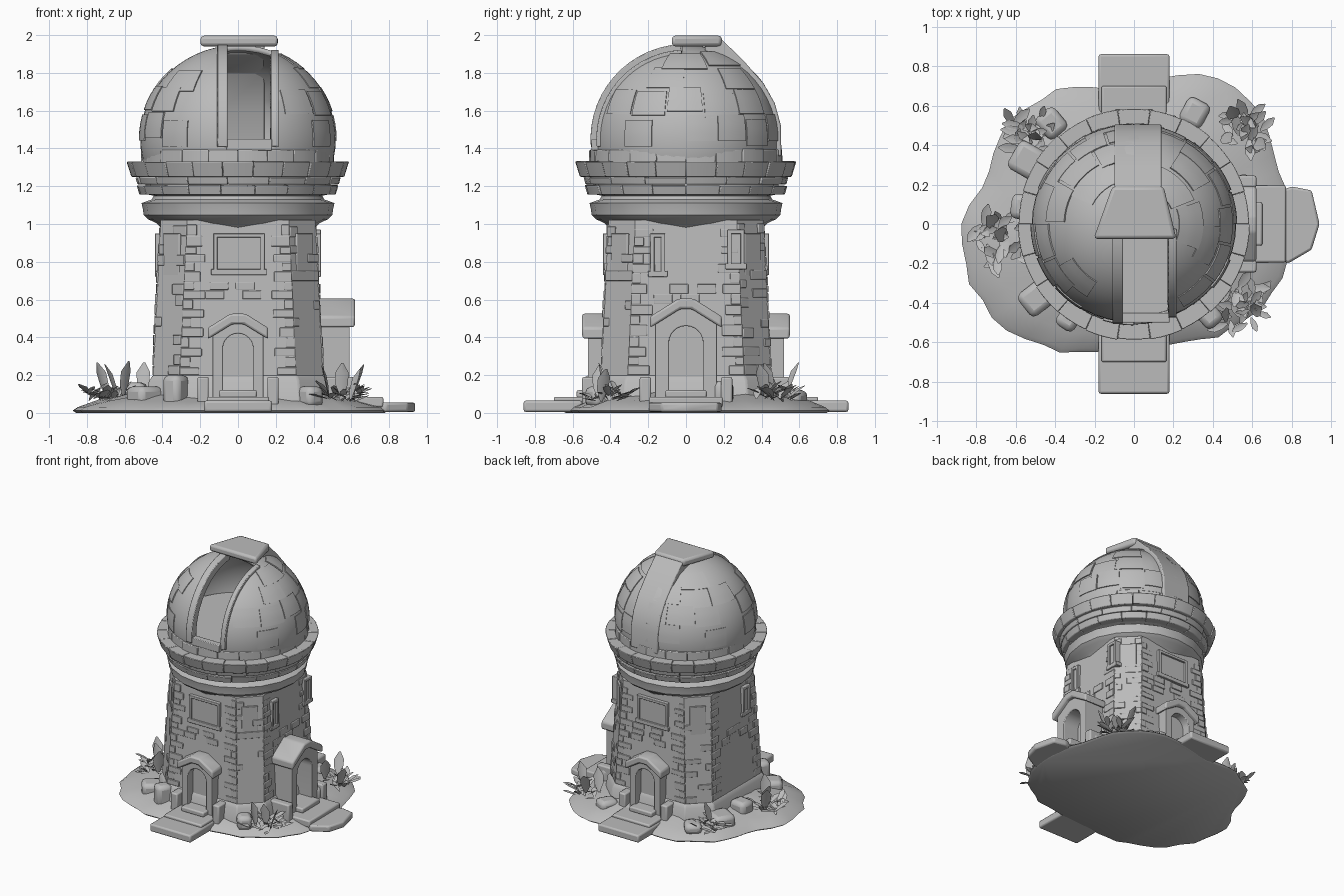
import bpy, bmesh, random
from math import sin, cos, pi, radians, sqrt
from mathutils import Matrix, Vector, Euler

random.seed(4)
if "Cube" in bpy.data.objects:
    bpy.data.objects.remove(bpy.data.objects["Cube"])

stone = bpy.data.materials.new("grey stone")
stone.use_nodes = True
stone.diffuse_color = (0.5, 0.5, 0.5, 1)
stone.node_tree.nodes["Principled BSDF"].inputs["Base Color"].default_value = (0.5, 0.5, 0.5, 1)


def finish(name, bm, angle=0, bevel=0.0, smooth=35):
    """Turn a bmesh into a named object, turned about the tower axis."""
    bmesh.ops.recalc_face_normals(bm, faces=bm.faces)
    mesh = bpy.data.meshes.new(name)
    bm.to_mesh(mesh)
    bm.free()
    mesh.materials.append(stone)
    ob = bpy.data.objects.new(name, mesh)
    bpy.context.collection.objects.link(ob)
    ob.rotation_euler.z = radians(angle)
    bpy.ops.object.select_all(action='DESELECT')
    ob.select_set(True)
    bpy.context.view_layer.objects.active = ob
    bpy.ops.object.shade_smooth_by_angle(angle=radians(smooth))
    if bevel:
        mod = ob.modifiers.new("soft edges", 'BEVEL')
        mod.width = bevel
        mod.segments = 2
    return ob


def box(bm, x0, x1, y0, y1, z0, z1, turn=0):
    size = Matrix.Diagonal((x1 - x0, y1 - y0, z1 - z0, 1))
    place = Matrix.Translation(((x0 + x1) / 2, (y0 + y1) / 2, (z0 + z1) / 2))
    spin = Matrix.Rotation(radians(turn), 4, 'Z')
    bmesh.ops.create_cube(bm, size=1, matrix=spin @ place @ size)


def loft(bm, loops, closed=True, cyclic=False, caps=True):
    """Skin a series of equal point loops with quads."""
    rows = [[bm.verts.new(p) for p in loop] for loop in loops]
    n = len(rows[0])
    pairs = list(zip(rows, rows[1:])) + ([(rows[-1], rows[0])] if cyclic else [])
    for a, b in pairs:
        for i in range(n if closed else n - 1):
            j = (i + 1) % n
            bm.faces.new((a[i], a[j], b[j], b[i]))
    if caps and closed and not cyclic:
        bm.faces.new(rows[0])
        bm.faces.new(rows[-1])


def prism(bm, points, axis, lo, hi):
    """Extrude a 2D outline along one axis."""
    loops = []
    for d in (lo, hi):
        loops.append([(d, a, b) if axis == 'x' else (a, d, b) if axis == 'y' else (a, b, d)
                      for a, b in points])
    loft(bm, loops)


def circle(r, z, n):
    return [(r * cos(2 * pi * i / n), r * sin(2 * pi * i / n), z) for i in range(n)]


def half(z):
    return 0.46 - 0.05 * z


def octagon(z, grow=0.0):
    h, c = half(z) + grow, half(z) - 0.14 + grow * 0.4
    return [(h, -c, z), (h, c, z), (c, h, z), (-c, h, z),
            (-h, c, z), (-h, -c, z), (-c, -h, z), (c, -h, z)]


# Ground mound with a ragged edge
radii = [.8, .79, .84, .86, .76, .68, .78, .82, .77, .87, .89, .83, .74, .63, .62, .68, .76, .8]
edge = []
for i, r in enumerate(radii):
    for t in (0, 0.33, 0.67):
        rr = r + (radii[(i + 1) % len(radii)] - r) * t + random.uniform(-.015, .015)
        a = 2 * pi * (i + t) / len(radii)
        edge.append(Vector((rr * cos(a), rr * sin(a), 0)))
bm = bmesh.new()
loft(bm, [[p * s + Vector((0, 0, z + (random.uniform(0, .015) if z > .03 else 0))) for p in edge]
          for s, z in ((.98, 0), (1, .012), (.97, .03), (.85, .055), (.7, .085), (.4, .13))])
finish("ground", bm, smooth=50)

# Tapered tower with chamfered corners, and its plinth
bm = bmesh.new()
loft(bm, [octagon(z) for z in (0.03, 0.5, 1.02)])
finish("tower", bm)
bm = bmesh.new()
loft(bm, [octagon(0.03, .035), octagon(0.17, .02), octagon(0.2, 0)])
finish("plinth", bm, bevel=.008)

# Raised wall stones, denser near the corners
for k in range(8):
    bm = bmesh.new()
    corner = k % 2
    z = 0.2
    row = 0
    while z < 0.96:
        h = random.uniform(.04, .06)
        wall = (2 * half(z) - .14) / sqrt(2) if corner else half(z)
        width = .1 if corner else half(z) - .14
        for side in (-1, 1):
            length = (.05 if row % 2 else .1) * random.uniform(.8, 1.2)
            out = wall + random.uniform(.001, .009)
            if not corner or random.random() < .3:
                a, b = sorted((side * width, side * (width - length)))
                box(bm, a, b, -out, -wall + .03, z, z + h - .003)
            if not corner and .56 < z < .68:
                u = side * random.uniform(.02, .14)
                box(bm, u - .05, u + .05, -out, -wall + .03, z, z + h - .003)
        z += h
        row += 1
    if corner:
        box(bm, -.06, .06, -.5, -.4, .5, .95)
    finish("wall_stones_%d" % k, bm, k * 45, bevel=.004)


# Doorways: arched surround, gabled hood, door leaf
def doorway(name, angle, w, opening, spring, eave, peak, reach):
    inner, outer = [(-opening, .05)], [(-w, .05)]
    for i in range(13):
        t = pi * i / 12
        inner.append((-opening * cos(t), spring + opening * sin(t)))
        u = -w * cos(t)
        outer.append((u, peak - (peak - eave) * abs(u) / w))
    inner.append((opening, .05))
    outer.append((w, .05))
    front, back = -reach + .03, -.38
    bm = bmesh.new()
    loft(bm, [[(u, y, z) for u, z in pts] for pts, y in
              ((inner, front), (outer, front), (outer, back), (inner, back))],
         closed=False, cyclic=True)
    finish(name + "_surround", bm, angle, bevel=.006)
    e = w + .025
    bm = bmesh.new()
    prism(bm, [(-e, eave - .04), (-e, eave + .02), (-.04, peak + .015), (.04, peak + .015), (e, eave + .02),
               (e, eave - .04), (.03, peak - .04), (-.03, peak - .04)], 'y', -reach, -.4)
    finish(name + "_hood", bm, angle, bevel=.012)
    bm = bmesh.new()
    box(bm, -opening, opening, -half(.3) - .012, -.42, .1, spring + opening)
    finish(name + "_door", bm, angle)
    # Steps and low posts beside the door
    bm = bmesh.new()
    box(bm, -w - .03, w + .03, -reach - .15, -.4, .03, .085)
    box(bm, -opening - .02, opening + .02, -reach - .03, -.4, .08, .12)
    for s in (-1, 1):
        box(bm, s * (w + .05) - .03, s * (w + .05) + .03, -reach, -.4, .03, .19)
    finish(name + "_steps", bm, angle, bevel=.01)


doorway("front", 0, .135, .08, .34, .43, .51, .55)
doorway("back", 180, .135, .08, .34, .43, .51, .55)
doorway("left", 90, .165, .09, .37, .49, .59, .62)

# Path slabs
for name, angle in (("front_slab", 0), ("back_slab", 180)):
    bm = bmesh.new()
    box(bm, -.18, .18, -.86, -.55, .005, .065)
    finish(name, bm, angle, bevel=.012)
bm = bmesh.new()
prism(bm, [(.6, -.1), (.78, -.2), (.9, -.13), (.94, 0), (.9, .17), (.8, .19), (.6, .12)], 'z', .005, .055)
finish("left_slab", bm, bevel=.012)


# Framed windows
def window(name, angle, u0, u1, z0, z1):
    bm = bmesh.new()
    d = half((z0 + z1) / 2)
    o, t = -d - .022, .022
    for a, b, c, e in ((u0, u0 + t, z0, z1), (u1 - t, u1, z0, z1),
                       (u0, u1, z1 - t, z1), (u0 - .012, u1 + .012, z0 - .01, z0 + t)):
        box(bm, a, b, o, -d + .03, c, e)
    box(bm, u0, u1, -d - .008, -d + .03, z0, z1)
    finish(name, bm, angle, bevel=.004)


window("front_window", 0, -.13, .14, .74, .95)
window("back_window", 180, -.13, .14, .74, .95)
window("left_window_a", 90, -.19, -.11, .73, .95)
window("left_window_b", 90, .22, .31, .77, .97)
window("right_window", -90, .1, .19, .73, .95)

# Flared cornice under the dome
bm = bmesh.new()
loft(bm, [circle(r + random.uniform(-.005, .005), z + random.uniform(-.003, .003), 20) for r, z in
          ((.4, .97), (.425, 1.0), (.475, 1.025), (.495, 1.05), (.505, 1.08), (.51, 1.11), (.46, 1.13),
           (.45, 1.15), (.49, 1.16), (.49, 1.25), (.54, 1.27), (.54, 1.31))])
finish("cornice", bm, smooth=40)


# Rings of separate curved blocks
def block_ring(name, r0, low, high, z0, z1, count):
    bm = bmesh.new()
    for i in range(count):
        start, step = 2 * pi * i / count, 2 * pi / count
        j, k = random.uniform(-.006, .005), random.uniform(-.004, .003)
        loops = []
        for m in range(4):
            a = start + step * (.003 + .994 * m / 3)
            loops.append([(r * cos(a), r * sin(a), z) for r, z in
                          ((r0, z0), (low + j, z0), (high + j, z1 + k), (r0, z1 + k))])
        loft(bm, loops)
    finish(name, bm, bevel=.005)


block_ring("lower_ring", .42, .52, .535, 1.155, 1.205, 18)
block_ring("middle_ring", .42, .53, .54, 1.21, 1.25, 15)
block_ring("parapet_ring", .5, .565, .59, 1.25, 1.33, 22)
block_ring("dome_base_ring", .46, .51, .508, 1.3, 1.395, 20)

# Hollow dome, slightly narrow front to back, with the viewing slot cut out
R, CZ, SQUASH, DEPTH = .518, 1.45, .96, .965
S0, S1 = -.06, .18
bm = bmesh.new()
bmesh.ops.create_uvsphere(bm, u_segments=48, v_segments=28, radius=R)
bmesh.ops.transform(bm, verts=bm.verts,
                    matrix=Matrix.Translation((0, 0, CZ)) @ Matrix.Diagonal((1, DEPTH, SQUASH, 1)))
for co, no in (((S0, 0, 0), (1, 0, 0)), ((S1, 0, 0), (1, 0, 0)), ((0, 0, 1.42), (0, 0, 1)),
               ((0, -.02, 0), (0, 1, 0)), ((0, 0, 1.33), (0, 0, 1))):
    bmesh.ops.bisect_plane(bm, geom=bm.verts[:] + bm.edges[:] + bm.faces[:], plane_co=co, plane_no=no)
gone = []
for f in bm.faces:
    c = f.calc_center_median()
    if c.z < 1.33 or (S0 < c.x < S1 and c.y < -.02 and c.z > 1.42):
        gone.append(f)
bmesh.ops.delete(bm, geom=gone, context='FACES')
dome = finish("dome", bm)
shell = dome.modifiers.new("shell", 'SOLIDIFY')
shell.thickness = .03
shell.offset = -1

# Floor inside the dome
bm = bmesh.new()
loft(bm, [circle(.47, 1.3, 32), circle(.47, 1.42, 32)])
finish("dome_floor", bm)

# Thin plates laid in staggered courses over the dome, clear of the slot
bm = bmesh.new()
for course in range(4):
    count = (18, 15, 12, 8)[course]
    for i in range(count):
        step = 2 * pi / count
        lon, lat = step * (i + course * .5), radians(-2 + 17 * course + random.uniform(-3, 3))
        ends = [R * cos(lat + radians(16)) * cos(lon + step * m / 4) for m in range(5)]
        near_slot = sin(lon + step / 2) < .2 and min(ends) < S1 + .03 and max(ends) > S0 - .05
        if near_slot or random.random() < .35:
            continue
        thick = random.uniform(.004, .008)
        loops = []
        for m in range(6):
            a = lon + step * .94 * m / 5
            loop = []
            for r, order in ((R - .015, (0, 1, 2, 3)), (R + thick, (3, 2, 1, 0))):
                for q in order:
                    b = lat + radians(16) * q / 3
                    loop.append((r * cos(b) * cos(a), DEPTH * r * cos(b) * sin(a), CZ + SQUASH * r * sin(b)))
            loops.append(loop)
        loft(bm, loops)
finish("dome_plates", bm)

# Curved rails beside the slot, with a sill
bm = bmesh.new()
for x0, x1 in ((S0 - .05, S0 + .005), (S1 - .005, S1 + .035)):
    r = sqrt(R * R - x0 * x1)
    arc = [radians(-5 + 92 * i / 14) for i in range(15)]
    pts = [(-DEPTH * (r + .012) * cos(a), CZ + SQUASH * (r + .012) * sin(a)) for a in arc]
    pts += [(-DEPTH * (r - .05) * cos(a), CZ + SQUASH * (r - .05) * sin(a)) for a in reversed(arc)]
    prism(bm, pts, 'x', x0, x1)
box(bm, S0, S1, -.5, -.45, 1.39, 1.45)
finish("slot_rails", bm, bevel=.005)

# Hood over the slot and the shutter strip down the back
bm = bmesh.new()
prism(bm, [(-.205, -.075), (.215, -.075), (.15, .19), (-.11, .19)], 'z', 1.94, 1.997)
finish("slot_hood", bm, bevel=.018)
bm = bmesh.new()
prism(bm, [(.1, 1.99), (.18, 1.985), (.3, 1.87), (.41, 1.745), (.47, 1.64), (.503, 1.52), (.505, 1.36),
           (.45, 1.36), (.41, 1.6), (.3, 1.8), (.1, 1.9)], 'x', -.1, .14)
finish("shutter_strip", bm, bevel=.008)


# Leafy clumps of broad folded leaves, with a few tall ones
def clump(name, x, y, count, size, tall):
    bm = bmesh.new()
    for i in range(count + tall):
        upright = i >= count
        length = size * (1.4 if upright else random.uniform(.6, 1))
        lean = random.uniform(65, 85) if upright else random.uniform(5, 45)
        root = Vector((x + random.uniform(-.1, .1), y + random.uniform(-.1, .1), random.uniform(.06, .1)))
        turn = Euler((0, -radians(lean), random.uniform(0, 2 * pi))).to_matrix()
        rows = [[bm.verts.new(root + turn @ Vector((u, s * w, abs(s) * w * .3)) * length) for s in (-1, 0, 1)]
                for u, w in ((0, .04), (.35, .18), (.7, .2), (1, .03))]
        for a, b in zip(rows, rows[1:]):
            for j in (0, 1):
                bm.faces.new((a[j], a[j + 1], b[j + 1], b[j]))
    finish(name, bm)


for i, (x, y, n, s, tall) in enumerate(((-.54, .44, 28, .13, 1), (.54, .46, 28, .13, 3), (.56, -.42, 28, .13, 3),
                                        (-.7, -.08, 28, .14, 3))):
    clump("plant_%d" % (i + 1), x, y, n, s, tall)

# Loose rocks around the base
bm = bmesh.new()
for turn, dist, s, top in ((218, .62, .08, .14), (236, .58, .06, .2), (150, .62, .09, .14), (172, .56, .07, .16),
                           (310, .6, .06, .14), (62, .64, .07, .12), (20, .57, .06, .17), (130, .66, .07, .11)):
    box(bm, dist - s, dist + s, -s, s * .8, .03, top, turn)
finish("rocks", bm, bevel=.03)
